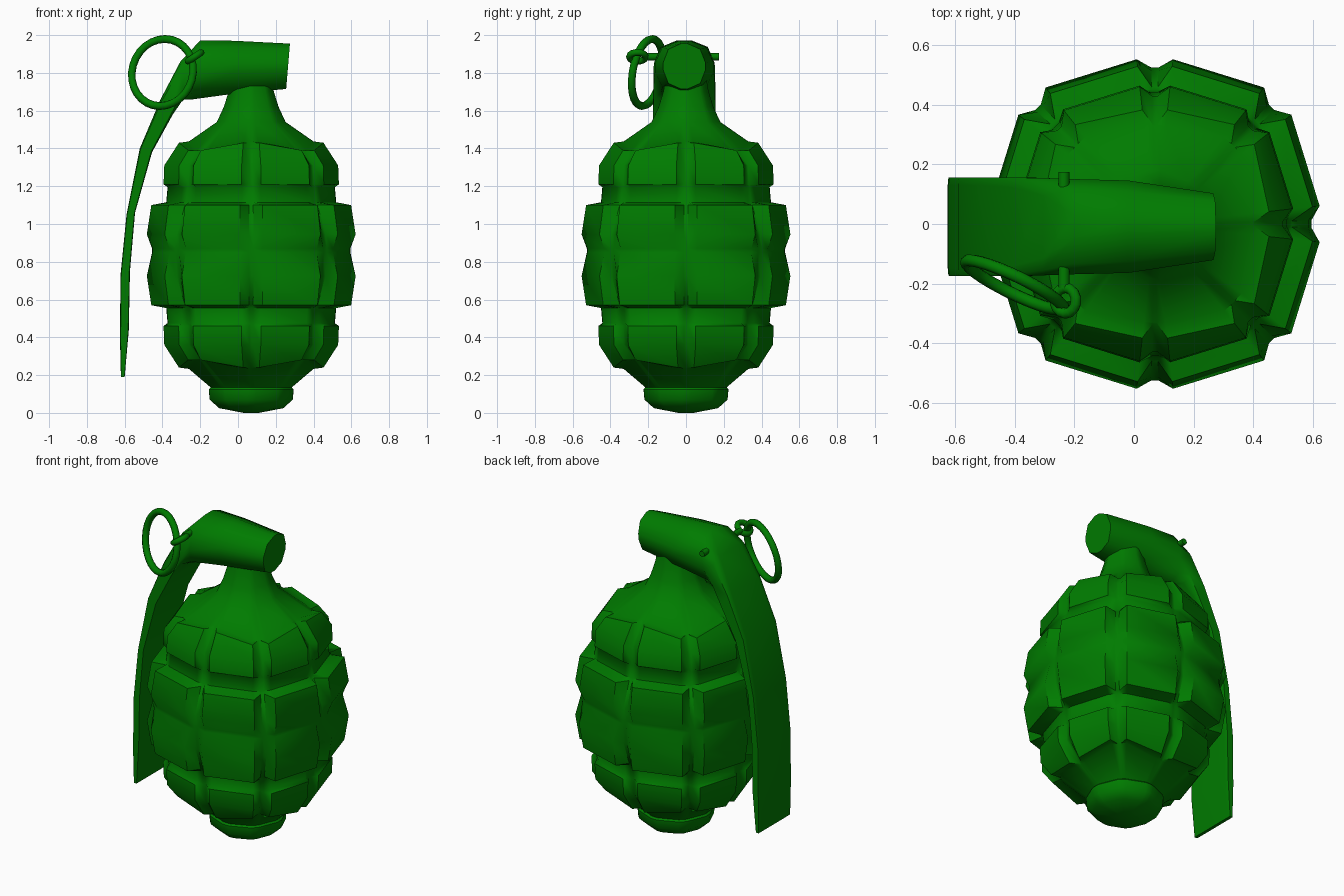
import bpy, bmesh, math
from mathutils import Vector

if "Cube" in bpy.data.objects:
    bpy.data.objects.remove(bpy.data.objects["Cube"])

green = bpy.data.materials.new("green_paint")
green.diffuse_color = (0.0, 0.2, 0.0, 1)
green.use_nodes = True
green.node_tree.nodes["Principled BSDF"].inputs["Base Color"].default_value = green.diffuse_color


def finish(obj, angle=30):
    obj.data.materials.append(green)
    bpy.ops.object.select_all(action='DESELECT')
    obj.select_set(True)
    bpy.context.view_layer.objects.active = obj
    bpy.ops.object.shade_smooth_by_angle(angle=math.radians(angle))


def loft(name, rings, angle=30):
    """Skin a list of equal-length point rings and cap both ends."""
    bm = bmesh.new()
    loops = [[bm.verts.new(p) for p in ring] for ring in rings]
    n = len(loops[0])
    for a, b in zip(loops, loops[1:]):
        for i in range(n):
            j = (i + 1) % n
            bm.faces.new((a[i], a[j], b[j], b[i]))
    bm.faces.new(loops[0])
    bm.faces.new(loops[-1])
    bmesh.ops.recalc_face_normals(bm, faces=bm.faces)
    mesh = bpy.data.meshes.new(name)
    bm.to_mesh(mesh)
    bm.free()
    obj = bpy.data.objects.new(name, mesh)
    bpy.context.collection.objects.link(obj)
    finish(obj, angle)
    return obj


# Body: eight columns of raised blocks separated by grooves
CX, MID = 0.07, 0.835


def body_ring(z, floor, block=None, bulge=1.055, dz=0.0):
    """Groove and block-edge points; diagonals bulge outwards and shift by dz."""
    block = block or floor
    pts = []
    for k in range(8):
        for deg, r in ((-1.3, floor), (1.3, floor), (6.3, block), (38.7, block)):
            d = 45 * k + deg
            diagonal = round(d / 45) % 2
            a = math.radians(d)
            r *= bulge if diagonal else 1
            pts.append((CX + r * math.cos(a), r * math.sin(a), z + dz * diagonal))
    return pts


# Upper half of the block rows (height, groove radius, block radius), mirrored below
half = [(1.437, 0.33, None, 1.13, -0.05), (1.43, 0.335, 0.385, 1.11, -0.04),
        (1.31, 0.43, 0.463), (1.21, 0.435, 0.467), (1.195, 0.443, None),
        (1.115, 0.45, None), (1.10, 0.46, 0.532), (0.945, 0.515, 0.556)]
levels = [(1.76, 0.11, None, 1), (1.70, 0.12, None, 1), (1.62, 0.145, None, 1),
          (1.54, 0.182, None, 1)]
levels += half + [(0.87, 0.525, None), (0.80, 0.525, None)]
levels[-1] = (0.85, 0.525, None)
mirrored = [(2 * MID - l[0],) + l[1:4] + ((-l[4],) if len(l) > 4 else ()) for l in reversed(half)]
levels += mirrored
levels += [(0.135, 0.215, None, 1), (0.125, 0.225, None, 1), (0.07, 0.22, None, 1),
           (0.025, 0.17, None, 1), (0.0, 0.04, None, 1)]
loft("body", [body_ring(*lv) for lv in levels], 45)

# Fuse head flowing into the safety lever: outer point, inner point, half width, rounding
sections = [
    ((0.275, 1.955), (0.255, 1.715), 0.112, 0.42),
    ((-0.02, 1.97), (-0.02, 1.69), 0.155, 0.42),
    ((-0.20, 1.972), (-0.24, 1.66), 0.16, 0.38),
    ((-0.305, 1.86), (-0.29, 1.66), 0.163, 0.18),
    ((-0.41, 1.66), (-0.345, 1.58), 0.165, 0.10),
    ((-0.52, 1.40), (-0.455, 1.38), 0.165, 0.08),
    ((-0.59, 1.05), (-0.545, 1.06), 0.165, 0.08),
    ((-0.622, 0.73), (-0.572, 0.75), 0.165, 0.08),
    ((-0.625, 0.40), (-0.578, 0.44), 0.165, 0.08),
    ((-0.620, 0.19), (-0.600, 0.19), 0.160, 0.05)]


def lever_ring(outer, inner, w, c):
    """Rounded rectangle spanned between the outer and inner points."""
    pts = []
    for q, (sx, sy) in enumerate(((1, 1), (-1, 1), (-1, -1), (1, -1))):
        for i in range(3):
            a = math.radians(90 * q + 45 * i)
            s = sx * (1 - 2 * c) + 2 * c * math.cos(a)
            t = 0.5 + sy * (0.5 - c) + c * math.sin(a)
            pts.append((inner[0] + (outer[0] - inner[0]) * t, w * s - 0.009,
                        inner[1] + (outer[1] - inner[1]) * t))
    return pts


loft("fuse_head_and_lever", [lever_ring(*s) for s in sections], 48)

# Safety pin through the head
bpy.ops.mesh.primitive_cylinder_add(vertices=8, radius=0.019, depth=0.39,
                                    location=(-0.235, -0.02, 1.885),
                                    rotation=(math.pi / 2, 0, 0))
bpy.context.object.name = "safety_pin"
finish(bpy.context.object, 50)


# Pin eye and pull ring
def ring(name, centre, normal, major, minor, segs):
    rot = Vector(normal).to_track_quat('Z', 'Y').to_euler()
    bpy.ops.mesh.primitive_torus_add(location=centre, rotation=rot, major_radius=major,
                                     minor_radius=minor, major_segments=segs, minor_segments=8)
    bpy.context.object.name = name
    finish(bpy.context.object, 50)


ring("pin_eye", (-0.23, -0.257, 1.885), (-0.55, 0, 0.83), 0.043, 0.018, 14)
ring("pull_ring", (-0.40, -0.205, 1.802), (-0.42, -0.87, 0.16), 0.18, 0.021, 28)
